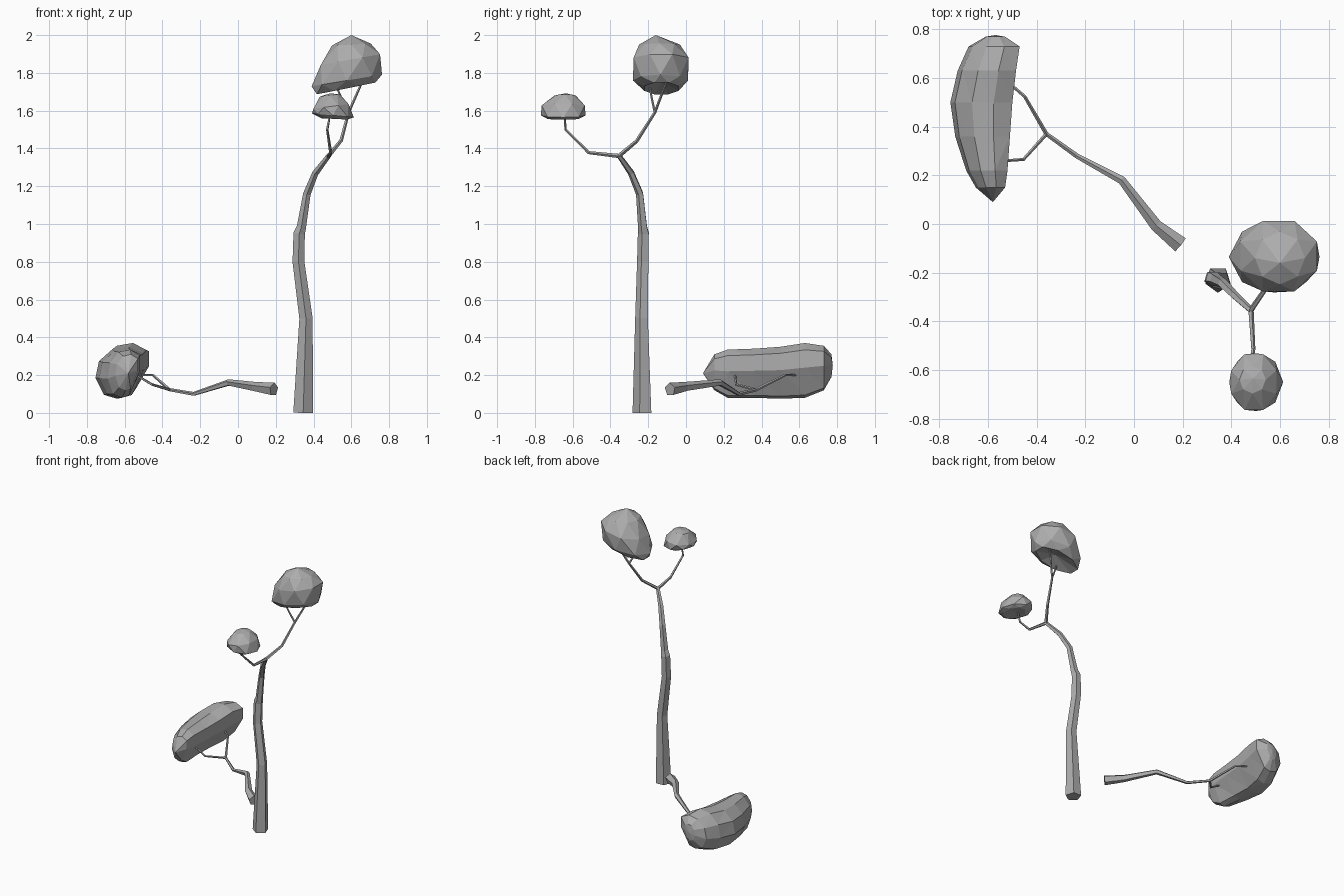
import bpy
import bmesh
import math
from mathutils import Vector

cube = bpy.data.objects.get("Cube")
if cube:
    bpy.data.objects.remove(cube, do_unlink=True)

GREY = (0.42, 0.42, 0.42, 1)
mat = bpy.data.materials.new("plain grey")
mat.use_nodes = True
mat.diffuse_color = GREY
mat.node_tree.nodes["Principled BSDF"].inputs["Base Color"].default_value = GREY


def loft(name, rings, start=None, end=None, triangulate=False):
    """Skin equal-sized rings; cap each end flat or to a centre point."""
    bm = bmesh.new()
    loops = [[bm.verts.new(p) for p in ring] for ring in rings]
    n = len(loops[0])
    for a, b in zip(loops, loops[1:]):
        for i in range(n):
            j = (i + 1) % n
            bm.faces.new((a[i], a[j], b[j], b[i]))
    for loop, tip in ((loops[0], start), (loops[-1], end)):
        if tip is None:
            bm.faces.new(loop)
        else:
            v = bm.verts.new(tip)
            for i in range(n):
                bm.faces.new((loop[i], loop[(i + 1) % n], v))
    if triangulate:
        bmesh.ops.triangulate(bm, faces=bm.faces[:], quad_method='SHORT_EDGE')
    bmesh.ops.recalc_face_normals(bm, faces=bm.faces[:])
    mesh = bpy.data.meshes.new(name)
    bm.to_mesh(mesh)
    bm.free()
    mesh.materials.append(mat)
    obj = bpy.data.objects.new(name, mesh)
    bpy.context.collection.objects.link(obj)
    return obj


def limb(name, path, ref=(0, 0, 1), sides=5):
    """Tapered limb through (x, y, z, radius) points."""
    pts = [Vector(p[:3]) for p in path]
    rings = []
    for i, p in enumerate(pts):
        d = Vector()
        if i > 0:
            d += (p - pts[i - 1]).normalized()
        if i < len(pts) - 1:
            d += (pts[i + 1] - p).normalized()
        d.normalize()
        u = Vector(ref)
        u = (u - d * u.dot(d)).normalized()
        w = d.cross(u)
        ring = []
        for k in range(sides):
            t = math.tau * k / sides
            q = p + (u * math.cos(t) + w * math.sin(t)) * path[i][3]
            q.z = max(q.z, 0)
            ring.append(q)
        rings.append(ring)
    return loft(name, rings)


def crown(name, top, layers, bottom, sides=8):
    """Faceted crown from tilted layers (x1, z1, x2, z2, y centre, half depth)."""
    rings = []
    for i, (x1, z1, x2, z2, y, depth) in enumerate(layers):
        ring = []
        for k in range(sides):
            t = math.tau * (k + 0.5 * (i % 2)) / sides
            c, s = math.cos(t) * 1.03, math.sin(t) * 1.03
            ring.append(((x1 + x2) / 2 + c * (x2 - x1) / 2, y + s * depth,
                         (z1 + z2) / 2 + c * (z2 - z1) / 2))
        rings.append(ring)
    return loft(name, rings, top, bottom, True)


# Trunk with the torn shoulder where a limb broke away
limb("trunk", [
    (0.345, -0.228, 0, 0.055), (0.36, -0.232, 0.5, 0.037),
    (0.32, -0.226, 0.8, 0.033), (0.324, -0.223, 0.95, 0.032),
    (0.336, -0.228, 0.985, 0.026), (0.365, -0.244, 1.16, 0.021),
    (0.41, -0.29, 1.27, 0.018), (0.483, -0.357, 1.365, 0.013),
], ref=(0, -1, 0))

# Standing branches
limb("back_branch", [(0.48, -0.355, 1.36, 0.012), (0.545, -0.26, 1.44, 0.01),
                     (0.585, -0.165, 1.59, 0.008), (0.66, -0.1, 1.76, 0.006)],
     ref=(1, 0, 0))
limb("back_twig", [(0.585, -0.165, 1.59, 0.007), (0.55, -0.18, 1.66, 0.006),
                   (0.515, -0.195, 1.74, 0.005)], ref=(1, 0, 0))
limb("front_branch", [(0.48, -0.355, 1.36, 0.012), (0.49, -0.515, 1.378, 0.009),
                      (0.472, -0.638, 1.5, 0.007), (0.487, -0.642, 1.58, 0.005)],
     ref=(1, 0, 0))

# Standing crowns
crown("large_crown", (0.6, -0.16, 2.0), [
    (0.5, 1.945, 0.7, 1.955, -0.14, 0.105),
    (0.43, 1.84, 0.76, 1.9, -0.132, 0.152),
    (0.395, 1.73, 0.757, 1.79, -0.135, 0.142),
    (0.41, 1.685, 0.735, 1.75, -0.13, 0.095),
], (0.59, -0.13, 1.755))
crown("small_crown", (0.49, -0.635, 1.692), [
    (0.435, 1.675, 0.54, 1.685, -0.64, 0.055),
    (0.395, 1.61, 0.59, 1.635, -0.65, 0.12),
    (0.395, 1.585, 0.61, 1.565, -0.65, 0.115),
    (0.44, 1.56, 0.58, 1.553, -0.65, 0.085),
], (0.5, -0.65, 1.565))

# Fallen limb lying on its side, with its fork
limb("fallen_limb", [
    (0.19, -0.085, 0.124, 0.036), (0.09, -0.005, 0.138, 0.026),
    (-0.05, 0.18, 0.16, 0.018), (-0.235, 0.28, 0.1, 0.011),
    (-0.36, 0.37, 0.122, 0.009)])
limb("fallen_fork_far", [(-0.36, 0.37, 0.122, 0.009), (-0.45, 0.525, 0.2, 0.007),
                         (-0.52, 0.585, 0.2, 0.006)])
limb("fallen_fork_near", [(-0.36, 0.37, 0.122, 0.008), (-0.455, 0.265, 0.15, 0.007),
                          (-0.53, 0.26, 0.195, 0.006)])

# Fallen crown: one D-shaped section swept along y, sized at each station
SECTION = [(1, 0.75), (1, 0.1), (0.35, -0.9), (-0.1, -1), (-0.65, -0.85),
           (-1, -0.2), (-0.85, 0.45), (-0.3, 0.9), (0.4, 1)]
STATIONS = [  # y, x min, x max, z min, z max
    (0.15, -0.65, -0.53, 0.12, 0.31), (0.22, -0.69, -0.52, 0.08, 0.335),
    (0.36, -0.735, -0.51, 0.08, 0.34), (0.5, -0.755, -0.5, 0.075, 0.35),
    (0.63, -0.725, -0.485, 0.08, 0.37), (0.73, -0.68, -0.47, 0.12, 0.355),
    (0.77, -0.61, -0.53, 0.19, 0.31)]
rings = [[((x1 + x2) / 2 + a * (x2 - x1) / 2, y, (z1 + z2) / 2 + b * (z2 - z1) / 2)
          for a, b in SECTION] for y, x1, x2, z1, z2 in STATIONS]
loft("fallen_crown", rings, (-0.58, 0.09, 0.21), (-0.57, 0.777, 0.25), True)
